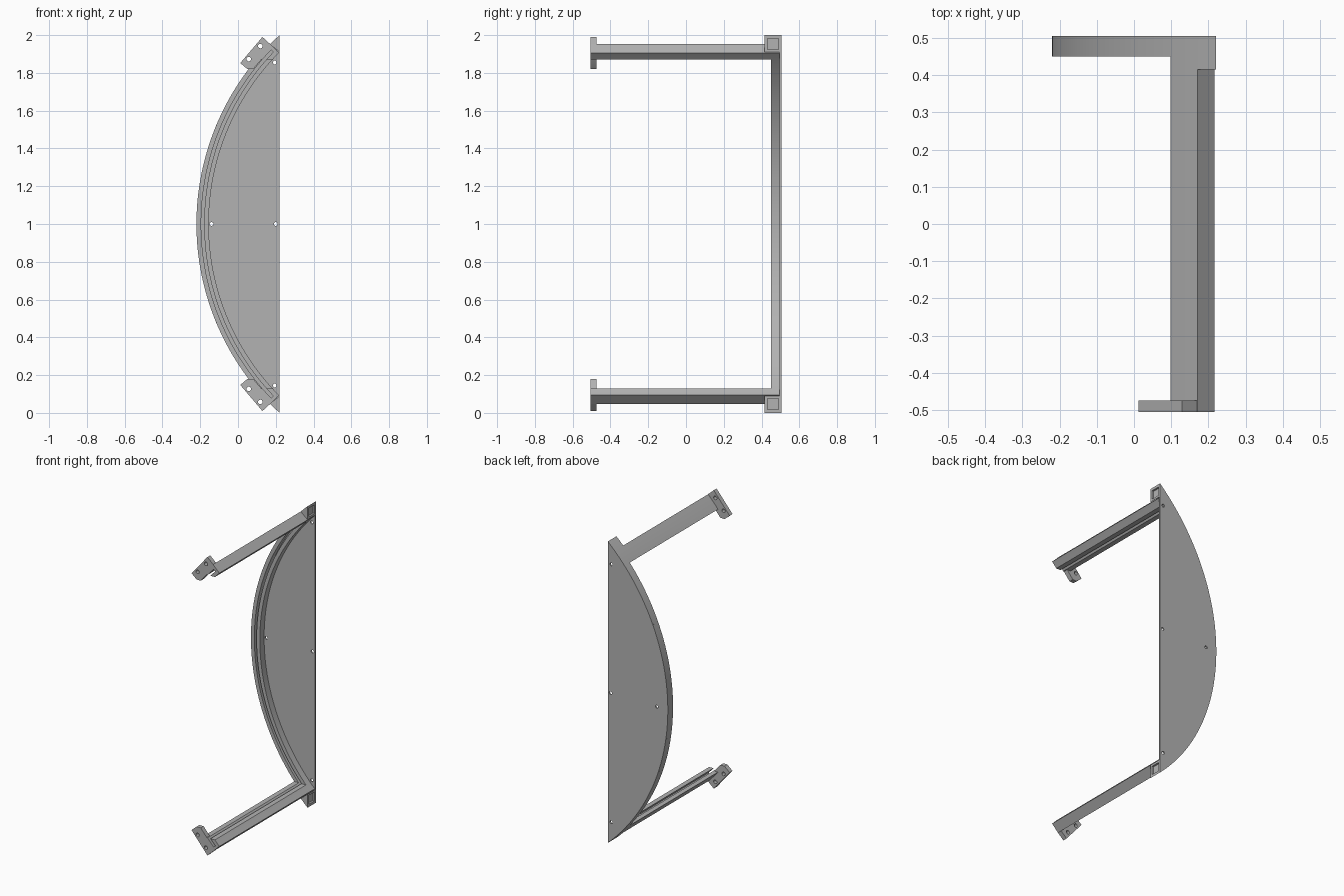
import bpy, bmesh, math
from mathutils import Matrix, Vector

cube = bpy.data.objects.get("Cube")
if cube:
    bpy.data.objects.remove(cube, do_unlink=True)

grey = bpy.data.materials.new("mid_grey")
grey.use_nodes = True
COLOUR = (0.45, 0.45, 0.45, 1)
grey.diffuse_color = COLOUR
grey.node_tree.nodes["Principled BSDF"].inputs["Base Color"].default_value = COLOUR

# Circle that the curved rim follows; heights are measured from mid height
R = 1.356
CX = 1.136
MID = 1.0
BAND = 0.065
CHORD = 0.22
END = math.radians(44.6)
SLOT_END = math.radians(43.8)
FRONT, BACK, RIM_FRONT, PLATE_FRONT = -0.505, 0.505, 0.45, 0.495


def arc(r, a0, a1, n):
    """Points on the rim circle, from angle a0 to a1."""
    angles = [a0 + (a1 - a0) * i / n for i in range(n + 1)]
    return [(CX - r * math.cos(a), r * math.sin(a)) for a in angles]


def band(r0, r1, a, n):
    return arc(r0, -a, a, n) + arc(r1, a, -a, n)


def finish(name, bm):
    bmesh.ops.recalc_face_normals(bm, faces=bm.faces)
    mesh = bpy.data.meshes.new(name)
    bm.to_mesh(mesh)
    bm.free()
    mesh.materials.append(grey)
    obj = bpy.data.objects.new(name, mesh)
    bpy.context.collection.objects.link(obj)
    return obj


def prism(name, outline, y0, y1, side=1):
    """Extrude an x-z outline along y; side -1 flips it to the bottom half."""
    bm = bmesh.new()
    face = bm.faces.new([bm.verts.new((x, y0, MID + side * z)) for x, z in outline])
    ext = bmesh.ops.extrude_face_region(bm, geom=[face])
    verts = [v for v in ext["geom"] if isinstance(v, bmesh.types.BMVert)]
    bmesh.ops.translate(bm, verts=verts, vec=(0, y1 - y0, 0))
    return finish(name, bm)


def drills(name, spots, y, r):
    """Cutter made of round pins along y."""
    bm = bmesh.new()
    for x, z in spots:
        m = Matrix.Translation((x, y, MID + z)) @ Matrix.Rotation(math.pi / 2, 4, "X")
        bmesh.ops.create_cone(bm, cap_ends=True, segments=20, radius1=r,
                              radius2=r, depth=0.2, matrix=m)
    return finish(name, bm)


def box(name, centre, size):
    bm = bmesh.new()
    bmesh.ops.create_cube(bm, size=1, matrix=Matrix.Translation(centre)
                          @ Matrix.Diagonal(Vector(size).to_4d()))
    return finish(name, bm)


def activate(obj):
    bpy.ops.object.select_all(action="DESELECT")
    obj.select_set(True)
    bpy.context.view_layer.objects.active = obj


def cut(obj, cutter):
    mod = obj.modifiers.new("cut", "BOOLEAN")
    mod.operation = "DIFFERENCE"
    mod.solver = "EXACT"
    mod.object = cutter
    activate(obj)
    bpy.ops.object.modifier_apply(modifier=mod.name)


cutters = []
parts = []

# Slot for a bent panel, shared by the rim and both arms
slot = prism("slot_cutter", band(R - 0.025, R - 0.041, SLOT_END, 96), -0.6, 0.49)
cutters.append(slot)

# Flat back plate with screw holes
tip = math.asin(1 / R)
plate = prism("back_plate", arc(R, -tip, tip, 96), PLATE_FRONT, BACK)
pins = drills("plate_pins", [(-0.14, 0), (0.2, 0), (0.195, 0.855), (0.195, -0.855)], BACK, 0.01)
cut(plate, pins)
cutters.append(pins)
parts.append(plate)

# Curved rim with the slot in its front
rim = prism("curved_rim", band(R, R - BAND, END, 96), RIM_FRONT, PLATE_FRONT)
cut(rim, slot)
parts.append(rim)

# Top and bottom arms, each with a mounting tab and a corner block
for side, label in ((1, "top"), (-1, "bottom")):
    low = 0.872
    a_out, a_in = math.asin(low / R), math.asin(low / (R - BAND))
    arm = prism(label + "_arm", arc(R, a_out, END, 8) + arc(R - BAND, END, a_in, 6),
                FRONT, RIM_FRONT, side)
    cut(arm, slot)

    tab = prism(label + "_mounting_tab",
                [(0.012, 0.852), (0.129, 0.99), (0.17, 0.953), (0.157, 0.91),
                 (0.08, 0.82), (0.05, 0.82)], FRONT, -0.475, side)
    pins = drills(label + "_tab_pins", [(0.118, side * 0.942), (0.057, side * 0.873)],
                  FRONT, 0.012)
    cut(tab, pins)

    corner = arc(R, END, tip, 8) + [(CHORD, math.sqrt((R - BAND) ** 2 - (CX - CHORD) ** 2))]
    block = prism(label + "_corner_block", corner, 0.415, PLATE_FRONT, side)
    pocket = box(label + "_pocket", (CHORD, 0.46, MID + side * 0.953), (0.024, 0.058, 0.058))
    cut(block, pocket)

    cutters += [pins, pocket]
    parts += [arm, tab, block]

for cutter in cutters:
    bpy.data.objects.remove(cutter, do_unlink=True)

# Smooth curves with crisp edges
for part in parts:
    activate(part)
    bpy.ops.object.shade_smooth_by_angle(angle=math.radians(30))
